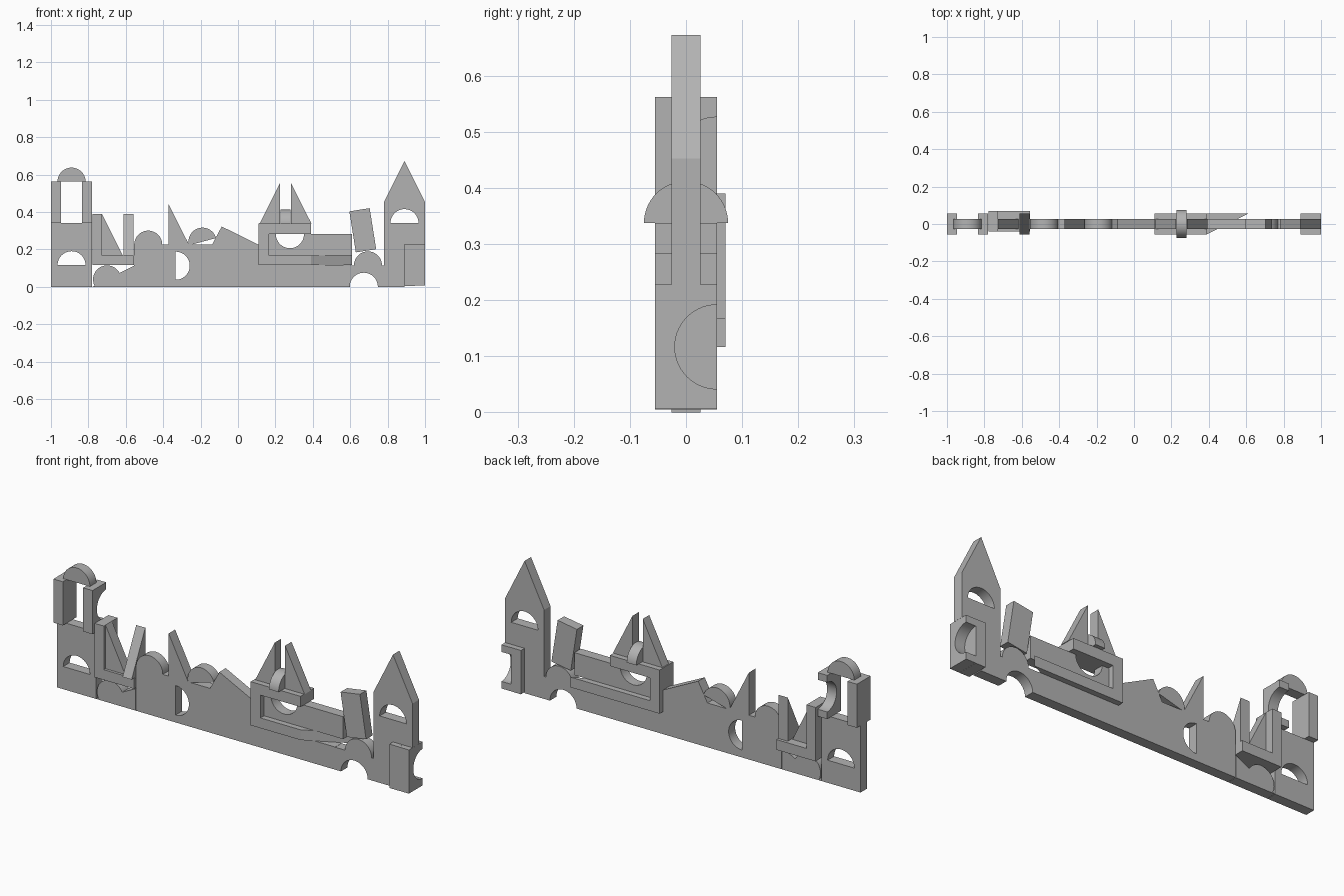
import bpy, bmesh, math

if "Cube" in bpy.data.objects:
    bpy.data.objects.remove(bpy.data.objects["Cube"])

T = 0.026             # half thickness of a block
W, L = 0.11, 0.222    # block width and length
H = 0.055             # half width, for blocks laid flat or on edge
R = 0.075             # radius of arches and half discs
SEG = 28

wood = bpy.data.materials.new("grey_wood")
wood.diffuse_color = (0.45, 0.45, 0.45, 1)
wood.use_nodes = True
wood.node_tree.nodes["Principled BSDF"].inputs["Base Color"].default_value = wood.diffuse_color


def place(pts, u, v, deg=0):
    """Rotate a profile and move it in its plane."""
    c, s = math.cos(math.radians(deg)), math.sin(math.radians(deg))
    return [(u + a * c - b * s, v + a * s + b * c) for a, b in pts]


def prism(name, pts, lo=-T, hi=T, plane="xz"):
    """Extrude a flat profile from lo to hi across its plane."""
    to3d = {"xz": lambda a, b, d: (a, d, b),
            "yz": lambda a, b, d: (d, a, b),
            "xy": lambda a, b, d: (a, b, d)}[plane]
    bm = bmesh.new()
    v0 = [bm.verts.new(to3d(a, b, lo)) for a, b in pts]
    v1 = [bm.verts.new(to3d(a, b, hi)) for a, b in pts]
    bm.faces.new(v0)
    bm.faces.new(v1[::-1])
    n = len(pts)
    for i in range(n):
        j = (i + 1) % n
        bm.faces.new((v0[i], v1[i], v1[j], v0[j]))
    bmesh.ops.recalc_face_normals(bm, faces=bm.faces)
    me = bpy.data.meshes.new(name)
    bm.to_mesh(me)
    bm.free()
    me.materials.append(wood)
    ob = bpy.data.objects.new(name, me)
    bpy.context.collection.objects.link(ob)
    return ob


def box(name, x0, x1, z0, z1, lo=-T, hi=T):
    return prism(name, [(x0, z0), (x1, z0), (x1, z1), (x0, z1)], lo, hi)


def arc():
    return [(-R * math.cos(math.pi * i / SEG), R * math.sin(math.pi * i / SEG))
            for i in range(SEG + 1)]


def half_disc(name, u, v, deg=0, **kw):
    return prism(name, place(arc(), u, v, deg), **kw)


def arch(name, u, v, deg=0, h=W, w=L, **kw):
    """Block with a round notch in the middle of its bottom edge."""
    pts = [(-w / 2, 0)] + arc() + [(w / 2, 0), (w / 2, h), (-w / 2, h)]
    return prism(name, place(pts, u, v, deg), **kw)


def wedge(name, u, v, w, h, **kw):
    """Right triangle with its square corner at (u, v)."""
    return prism(name, [(u, v), (u + w, v), (u, v + h)], **kw)


# Left tower
box("left_tower_base", -1, -0.78, 0, 0.115)
arch("left_tower_arch", -0.89, 0.115, w=0.22)
box("left_tower_block", -1, -0.78, 0.225, 0.34)
box("left_tower_post", -1, -0.947, 0.34, 0.562, -H, H)
arch("left_tower_notched_post", H, 0.451, 90, plane="yz", lo=-0.833, hi=-0.78)
half_disc("left_tower_cap", -0.89, 0.562)

# Ramp group beside the left tower
wedge("ramp", -0.557, 0, -L, 0.112)
half_disc("ramp_half_disc", -0.70, 0.039, 26.7)
box("ramp_shelf", -0.778, -0.557, 0.116, 0.168, -0.04, 0.07)
box("shelf_post", -0.778, -0.727, 0.168, 0.39, -0.04, 0.07)
wedge("shelf_spire", -0.727, 0.168, W, L)
wedge("shelf_fin", H, 0.168, -2 * H, L, plane="yz", lo=-0.611, hi=-0.56)

# Main wall, left half
box("wall_block_1", -0.555, -0.445, 0, 0.225)
box("wall_block_2", -0.445, -0.333, 0, 0.225)
arch("wall_window", -0.333, 0.1125, -90, w=0.225, h=0.113)
box("wall_block_3", -0.22, -0.11, 0, 0.225)
half_disc("wall_dome", -0.48, 0.225)
wedge("wall_spire", -0.372, 0.225, W, 0.217)
half_disc("tilted_dome", -0.19, 0.241, 15)
prism("wall_gable", [(-0.139, 0.225), (0.11, 0.225), (-0.087, 0.322)])

# Main wall, middle: filled arch and base course
arch("filled_arch", 0, 0.115, w=0.22)
half_disc("arch_filling", 0, 0.115)
box("base_block_1", -0.11, 0.11, 0, 0.115)
box("base_block_2", 0.11, 0.342, 0, 0.115)
wedge("base_wedge_lower", 0.565, 0, -0.223, 0.115)
wedge("base_wedge_upper", 0.342, 0.115, 0.223, -0.115)

# Central tower
box("center_post", 0.11, 0.165, 0.115, 0.337, -H, H)
box("center_floor", 0.165, 0.39, 0.115, 0.167, -H, H)
prism("center_floor_wedge", [(0.39, -H), (0.61, H), (0.39, H)],
      0.115, 0.167, "xy")
arch("center_round_window", 0.2775, 0.281, 180, w=0.225, h=0.114)
box("center_block", 0.39, 0.61, 0.167, 0.281)
box("center_roof_board", 0.165, 0.39, 0.283, 0.337, -H, H)
wedge("center_spire_left", 0.225, 0.337, -W, 0.218)
wedge("center_spire_right", 0.283, 0.337, W, 0.218)
half_disc("center_cross_dome", 0, 0.337, plane="yz", lo=0.227, hi=0.281)

# Bridge with leaning block
arch("bridge_arch", 0.6725, 0, w=0.215, h=0.114)
half_disc("bridge_dome", 0.695, 0.114)
prism("leaning_block", place([(-H, -L / 2), (H, -L / 2), (H, L / 2), (-H, L / 2)],
                             0.667, 0.302, 9))

# Right tower
box("right_tower_block", 0.78, 0.89, 0, 0.228)
box("right_tower_post", 0.89, 0.945, 0.005, 0.228, -H, H)
arch("right_tower_notched_post", H, 0.1165, 90, plane="yz", lo=0.945, hi=1.0)
arch("right_tower_lower_arch", 0.89, 0.34, 180, w=0.22, h=0.112)
half_disc("right_tower_filling", 0.89, 0.34, 180)
arch("right_tower_window", 0.89, 0.34, w=0.22, h=0.112)
for side, s in (("left", -1), ("right", 1)):
    wedge("right_tower_roof_" + side, 0.89, 0.452, s * W, 0.22)

# Smooth the round surfaces, keep block edges sharp
bpy.ops.object.select_all(action="SELECT")
bpy.context.view_layer.objects.active = bpy.context.collection.objects[0]
bpy.ops.object.shade_smooth_by_angle(angle=math.radians(20))
